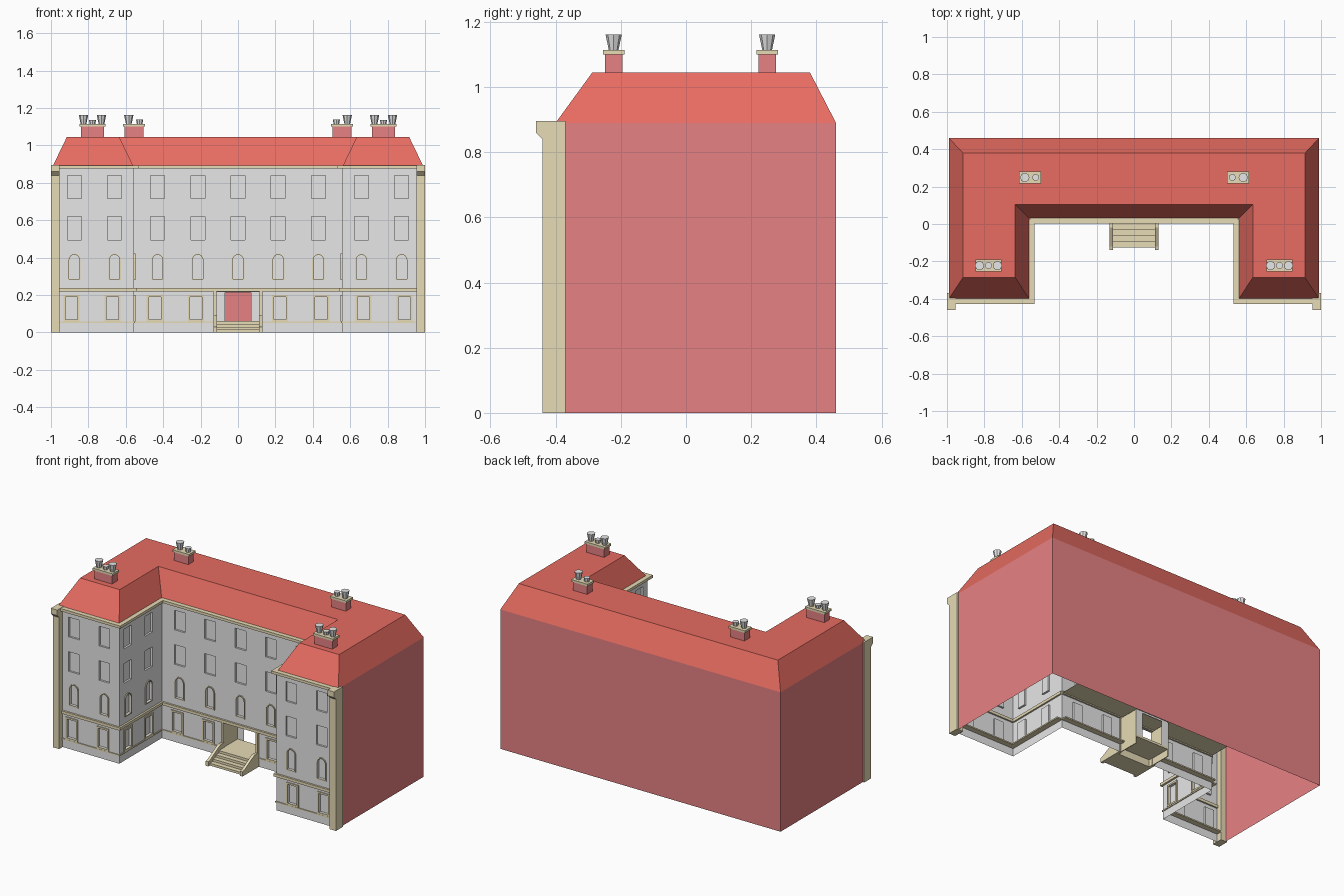
import bpy, bmesh, math
from mathutils import Matrix, Vector

cube = bpy.data.objects.get("Cube")
if cube:
    bpy.data.objects.remove(cube, do_unlink=True)


def material(name, r, g, b):
    m = bpy.data.materials.new(name)
    m.use_nodes = True
    m.diffuse_color = (r, g, b, 1)
    m.node_tree.nodes["Principled BSDF"].inputs["Base Color"].default_value = (r, g, b, 1)
    return m


ROOF = material("roof red", .80, .15, .12)
BRICK = material("brick pink", .80, .22, .23)
PLASTER = material("plaster grey", .80, .80, .80)
STONE = material("stone tan", .80, .71, .47)


def finish(name, bm, mat, matrix=Matrix()):
    bm.transform(matrix)
    mesh = bpy.data.meshes.new(name)
    bm.to_mesh(mesh)
    bm.free()
    mesh.materials.append(mat)
    obj = bpy.data.objects.new(name, mesh)
    bpy.context.collection.objects.link(obj)
    return obj


def box(name, x, y, z, mat, matrix=Matrix()):
    """Box from (low, high) ranges."""
    bm = bmesh.new()
    bmesh.ops.create_cube(bm, size=1)
    for v in bm.verts:
        v.co = [r[0] if c < 0 else r[1] for c, r in zip(v.co, (x, y, z))]
    bmesh.ops.recalc_face_normals(bm, faces=bm.faces)
    return finish(name, bm, mat, matrix)


def side_profile(name, points, x0, x1, mat):
    """Extrude a (y, z) outline along x."""
    bm = bmesh.new()
    face = bm.faces.new([bm.verts.new((x0, y, z)) for y, z in points])
    new = bmesh.ops.extrude_face_region(bm, geom=[face])["geom"]
    for v in new:
        if isinstance(v, bmesh.types.BMVert):
            v.co.x = x1
    bmesh.ops.recalc_face_normals(bm, faces=bm.faces)
    return finish(name, bm, mat)


def sheet(name, corners, mat):
    bm = bmesh.new()
    bm.faces.new([bm.verts.new(c) for c in corners])
    return finish(name, bm, mat)


def opening(cx, z, w, h, arched, grow=0.0):
    """Window outline in wall coordinates, optionally grown for a frame."""
    r, low, high = w / 2 + grow, z - grow, z + h + grow
    if not arched:
        return [(cx - r, low), (cx + r, low), (cx + r, high), (cx - r, high)]
    arc = [(cx + r * math.cos(a), high - r + r * math.sin(a))
           for a in (math.pi * i / 8 for i in range(9))]
    return [(cx - r, low), (cx + r, low)] + arc


def loop(bm, points, y):
    verts = [bm.verts.new((x, y, z)) for x, z in points]
    return verts, [bm.edges.new((verts[i - 1], verts[i])) for i in range(len(verts))]


def bridge(bm, a, b):
    for i in range(len(a)):
        bm.faces.new((a[i - 1], a[i], b[i], b[i - 1]))


def facade(name, outline, windows, matrix):
    """Wall facing local -y, with recessed windows and stone frames."""
    bm = bmesh.new()
    edges = loop(bm, outline, 0)[1]
    holes = []
    for w in windows:
        verts, rim = loop(bm, opening(*w[:5]), 0)
        edges += rim
        holes.append((w, verts))
    bmesh.ops.triangle_fill(bm, edges=edges, use_beauty=True)
    wall_faces = list(bm.faces)
    for w, verts in holes:
        back = [bm.verts.new(v.co + Vector((0, .012, 0))) for v in verts]
        bridge(bm, verts, back)
        bm.faces.new(back)
    bmesh.ops.recalc_face_normals(bm, faces=bm.faces)
    if sum(f.normal.y * f.calc_area() for f in wall_faces) > 0:
        bmesh.ops.reverse_faces(bm, faces=bm.faces)
    finish(name, bm, PLASTER, matrix)

    bm = bmesh.new()
    for w in windows:
        if w[5]:
            rings = [loop(bm, opening(*w[:5], grow=g), y)[0]
                     for g, y in ((w[5], 0), (w[5], -.006), (0, -.006), (0, 0))]
            for a, b in zip(rings, rings[1:]):
                bridge(bm, a, b)
    bmesh.ops.recalc_face_normals(bm, faces=bm.faces)
    finish(name + "_window_frames", bm, STONE, matrix)


def windows_for(columns, ground):
    """Rows: (x, z, width, height, arched, frame width)."""
    rows = [(x, z, .075, .125, False, 0) for x in columns for z in (.495, .715)]
    rows += [(x, .285, .055, .13, True, .006) for x in columns]
    return rows + [(x, .07, .064, .12, False, .011) for x in ground]


def trim(name, x0, x1, matrix, ends=(0, 0)):
    """Plinth ledge, storey band and cornice along a wall."""
    for part, z0, z1, out, deep in (("ledge", .05, .058, .005, .035),
                                    ("band", .218, .236, .012, .01),
                                    ("cornice", .876, .893, .022, .01)):
        # the ledge stops at the doorway on the middle wall
        spans = [(x0, x1)]
        if part == "ledge" and x0 < 0 < x1 and x1 > .5:
            spans = [(x0, -.12), (.12, x1)]
        for a, b in spans:
            box(f"{name}_{part}", (a - out * ends[0], b + out * ends[1]),
                (-out, deep), (z0, z1), STONE, matrix)


EAVE = .89
WALL_X, MID_Y, WING_Y = .555, .025, -.405

# Middle front with doorway notch
mid = Matrix.Translation((0, MID_Y, 0))
door = [(-.115, 0), (-.115, .216), (.115, .216), (.115, 0)]
facade("middle_wall", [(-WALL_X, 0)] + door + [(WALL_X, 0), (WALL_X, EAVE), (-WALL_X, EAVE)],
       windows_for((-.43, -.215, 0, .215, .43), (-.445, -.225, .225, .445)), mid)
trim("middle", -WALL_X, WALL_X, mid)

for s, side in ((1, "left"), (-1, "right")):
    # Wing front
    a, b = sorted((s * WALL_X, s * .97))
    m = Matrix.Translation((0, WING_Y, 0))
    facade(side + "_wing_front", [(a, 0), (b, 0), (b, EAVE), (a, EAVE)],
           windows_for((s * .66, s * .875), (s * .67, s * .89)), m)
    trim(side + "_wing_front", a, b, m, (s > 0, s < 0))
    # Wing wall facing the courtyard
    a, b = sorted((s * -MID_Y, s * -WING_Y))
    m = Matrix.Translation((s * WALL_X, 0, 0)) @ Matrix.Rotation(-s * math.pi / 2, 4, "Z")
    cols = (s * .11, s * .32)
    facade(side + "_courtyard_wall", [(a, 0), (b, 0), (b, EAVE), (a, EAVE)],
           windows_for(cols, cols), m)
    trim(side + "_courtyard", a, b, m)
    # Brick gable side and corner pier with corbelled head
    sheet(side + "_brick_side", [(s * .99, y, z) for y, z in
                                 ((-.40, 0), (.46, 0), (.46, EAVE), (-.40, EAVE))][::s], BRICK)
    side_profile(side + "_corner_pier",
                 [(-.37, 0), (-.44, 0), (-.44, .84), (-.46, .86), (-.46, .895), (-.37, .895)],
                 s * .955, s * 1.0, STONE)
    # Stair parapet, door jamb and lobby side
    side_profile(side + "_stair_parapet",
                 [(MID_Y, 0), (-.14, 0), (-.14, .03), (-.12, .035), (-.02, .09), (MID_Y, .09)],
                 s * .112, s * .13, STONE)
    box(side + "_door_jamb", sorted((s * .115, s * .13)), (.012, .03), (0, .22), STONE)
    box(side + "_lobby_side", sorted((s * .115, s * .12)), (MID_Y, .16), (0, .22), STONE)

# Back wall, upper floor slab over the middle block
sheet("brick_back", [(.99, .46, 0), (-.99, .46, 0), (-.99, .46, EAVE), (.99, .46, EAVE)], BRICK)
sheet("upper_floor", [(x, y, .225) for x, y in
                      ((-WALL_X, MID_Y), (WALL_X, MID_Y), (WALL_X, .46), (-WALL_X, .46))], STONE)

# Lobby: floor and inner wall with open door
box("lobby_floor", (-.115, .115), (0, .16), (.045, .06), STONE)
facade("lobby_wall", [(-.115, .06), (-.07, .06), (-.07, .212), (.07, .212), (.07, .06),
                      (.115, .06), (.115, .224), (-.115, .224)], [],
       Matrix.Translation((0, .16, 0)))

# Front steps
steps = [(0, 0)]
for i in range(4):
    y = -.125 + i * .031
    steps += [(y, i * .015), (y, (i + 1) * .015)]
side_profile("front_steps", steps + [(0, .06)], -.113, .113, STONE)

# Roof: sloped skirts up to a flat U-shaped top
half_low = [(.99, .46), (.99, -.40), (.56, -.40), (.56, .03)]
half_top = [(.915, .38), (.915, -.287), (.635, -.287), (.635, .103)]
bm = bmesh.new()
rings = []
for half, z in ((half_low, EAVE), (half_top, 1.045)):
    points = half + [(-x, y) for x, y in reversed(half)]
    rings.append([bm.verts.new((x, y, z)) for x, y in points])
bridge(bm, *rings)
bm.faces.new(rings[1])
bmesh.ops.recalc_face_normals(bm, faces=bm.faces)
if max(bm.faces, key=lambda f: f.calc_center_median().z).normal.z < 0:
    bmesh.ops.reverse_faces(bm, faces=bm.faces)
finish("roof", bm, ROOF)


def chimney(name, cx, cy, width, pots):
    """Brick stack, stone cap and flared pots (offset, height)."""
    w, d = width / 2, .027
    box(name + "_stack", (cx - w, cx + w), (cy - d, cy + d), (1.04, 1.1), BRICK)
    box(name + "_cap", (cx - w - .008, cx + w + .008), (cy - d - .006, cy + d + .006),
        (1.1, 1.114), STONE)
    for dx, h in pots:
        bm = bmesh.new()
        bmesh.ops.create_cone(bm, cap_ends=True, segments=8, radius1=.015,
                              radius2=.025 if h > .03 else .019, depth=h)
        finish(name + "_pot", bm, PLASTER, Matrix.Translation((cx + dx, cy, 1.114 + h / 2)))


for s, side in ((1, "left"), (-1, "right")):
    chimney(side + "_front_chimney", s * .778, -.222, .125,
            ((-.048, .047), (0, .022), (.048, .047)))
    chimney(side + "_rear_chimney", s * .556, .249, .1, ((s * .028, .047), (s * -.03, .025)))
